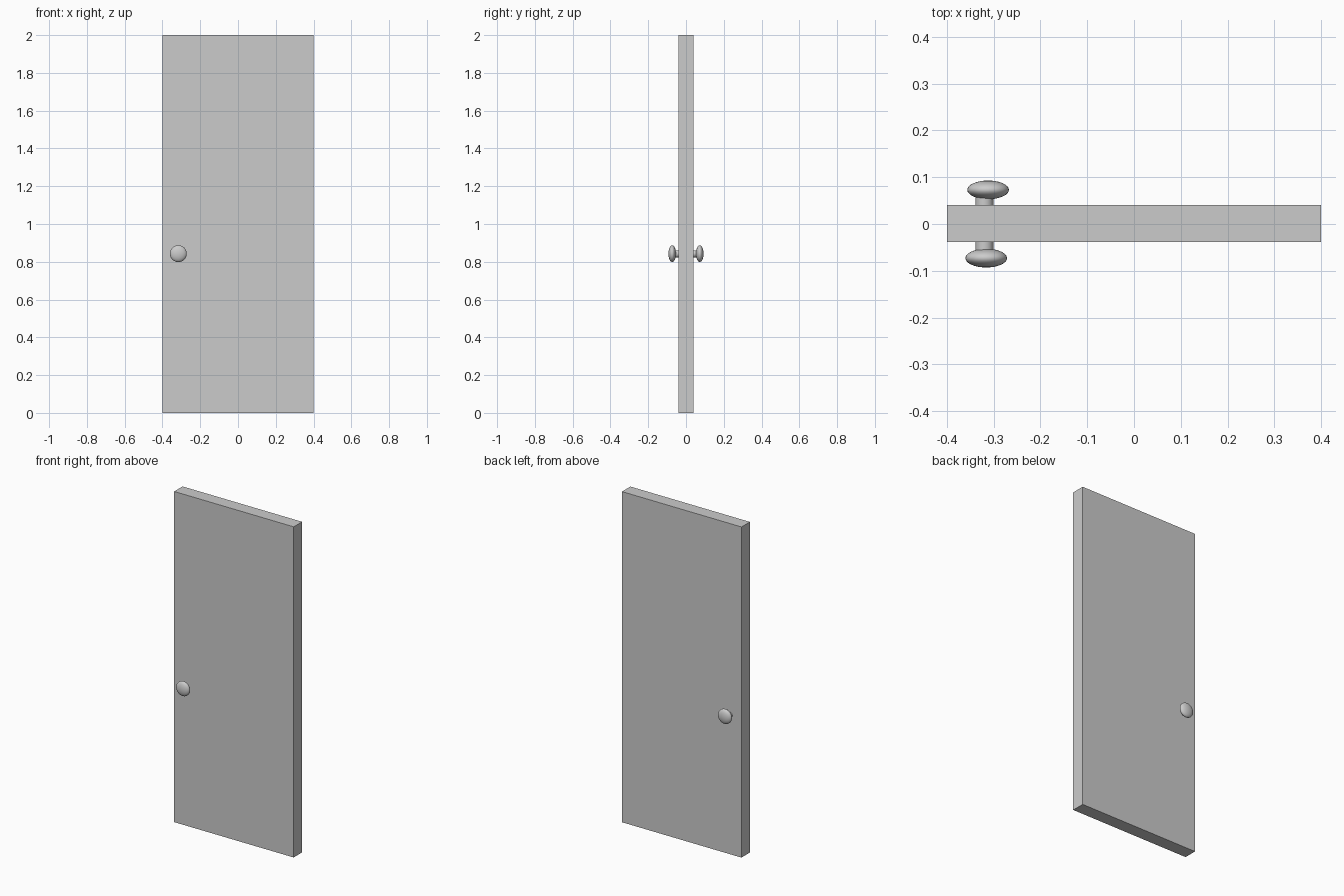
import bpy, math

if "Cube" in bpy.data.objects:
    bpy.data.objects.remove(bpy.data.objects["Cube"])

def smooth(ob, angle):
    bpy.ops.object.shade_smooth_by_angle(angle=math.radians(angle))

# Door slab: plain rectangular panel
bpy.ops.mesh.primitive_cube_add(size=1, location=(0, 0.001, 1))
door = bpy.context.object
door.name = "door_panel"
door.scale = (0.8, 0.08, 2)
bpy.ops.object.transform_apply(location=False, rotation=False, scale=True)

# Spindle running through the door to both knobs
bpy.ops.mesh.primitive_cylinder_add(vertices=32, radius=0.019, depth=0.13,
                                    location=(-0.32, 0.001, 0.842),
                                    rotation=(math.pi / 2, 0, 0))
spindle = bpy.context.object
spindle.name = "knob_spindle"
smooth(spindle, 35)

# Flattened round knobs, one per side
def knob(name, x, y):
    bpy.ops.mesh.primitive_uv_sphere_add(segments=32, ring_count=16, radius=1,
                                         location=(x, y, 0.843),
                                         rotation=(math.pi / 2, 0, 0))
    ob = bpy.context.object
    ob.name = name
    ob.scale = (0.0445, 0.0445, 0.02)
    bpy.ops.object.transform_apply(location=False, rotation=True, scale=True)
    smooth(ob, 60)

knob("front_knob", -0.316, -0.073)
knob("back_knob", -0.312, 0.073)
